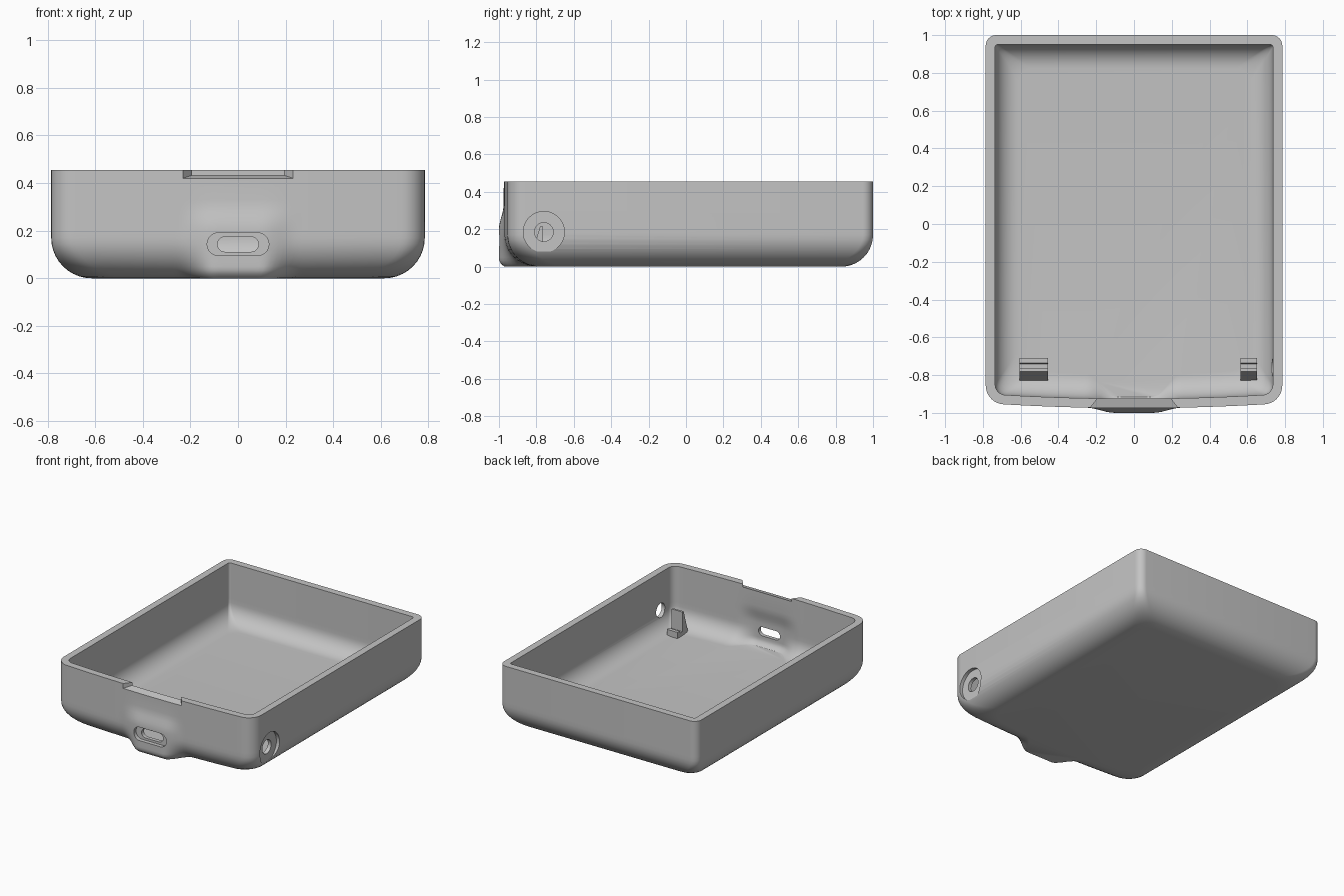
import bpy, bmesh, math

if "Cube" in bpy.data.objects:
    bpy.data.objects.remove(bpy.data.objects["Cube"])

grey = bpy.data.materials.new("light_grey")
grey.diffuse_color = (0.55, 0.55, 0.55, 1)
grey.use_nodes = True
grey.node_tree.nodes["Principled BSDF"].inputs["Base Color"].default_value = grey.diffuse_color

HEIGHT, WALL, FLOOR = 0.455, 0.05, 0.045


def loft(name, rings):
    """Closed solid skinned through rings of equal point count."""
    bm = bmesh.new()
    rows = [[bm.verts.new(p) for p in ring] for ring in rings]
    n = len(rows[0])
    for a, b in zip(rows, rows[1:]):
        for i in range(n):
            j = (i + 1) % n
            bm.faces.new((a[i], a[j], b[j], b[i]))
    bm.faces.new(rows[0][::-1])
    bm.faces.new(rows[-1])
    bmesh.ops.recalc_face_normals(bm, faces=bm.faces[:])
    mesh = bpy.data.meshes.new(name)
    bm.to_mesh(mesh)
    bm.free()
    mesh.materials.append(grey)
    obj = bpy.data.objects.new(name, mesh)
    bpy.context.collection.objects.link(obj)
    return obj


def cut(target, cutter):
    mod = target.modifiers.new("cut", 'BOOLEAN')
    mod.operation = 'DIFFERENCE'
    mod.solver = 'EXACT'
    mod.object = cutter
    bpy.context.view_layer.objects.active = target
    bpy.ops.object.modifier_apply(modifier=mod.name)
    bpy.data.objects.remove(cutter, do_unlink=True)


def smooth(a, b, t):
    t = min(1, max(0, (t - a) / (b - a)))
    return t * t * (3 - 2 * t)


def ring(inset, z, r_front, r_back, bump_y):
    """Rounded rectangle whose front side is bowed and swells around the port."""
    hx, y0, y1 = 0.785 - inset, -0.955 + inset, 1 - inset
    pts = []

    def arc(cx, cy, r, start):
        for k in range(9):
            a = math.radians(start + k * 90 / 8)
            pts.append((cx + r * math.cos(a), cy + r * math.sin(a), z))

    arc(-hx + r_front, y0 + r_front, r_front, 180)
    span = hx - r_front
    for k in range(1, 56):
        x = span * (2 * k / 56 - 1)
        y = y0 - 0.02 * (1 - (x / span) ** 2)
        w = (1 - smooth(0.1, 0.25, abs(x))) * (1 - smooth(0.2, 0.33, z))
        pts.append((x, y + w * (bump_y - y), z))
    arc(hx - r_front, y0 + r_front, r_front, 270)
    arc(hx - r_back, y1 - r_back, r_back, 0)
    arc(-hx + r_back, y1 - r_back, r_back, 90)
    return pts


# Tray shell: outside from base to rim, then inside from rim to floor
outer, inner = [], []
R_OUT, R_IN, STEPS = 0.17, 0.125, 10
for k in range(STEPS + 1):
    a = math.radians(90 * k / STEPS)
    d, z = R_OUT * (1 - math.sin(a)), R_OUT * (1 - math.cos(a))
    bump = -1 + 0.03 * max(0, 1 - z / 0.04) ** 2
    outer.append(ring(d, z, 0.1 + 0.5 * d, 0.055 + 0.5 * d, bump))
    d, z = R_IN * (1 - math.sin(a)), FLOOR + R_IN * (1 - math.cos(a))
    bump = -0.945 + 0.03 * max(0, 1 - (z - FLOOR) / 0.04) ** 2
    inner.append(ring(WALL + d, z, 0.055 + 0.5 * d, 0.015 + 0.5 * d, bump))
for z in (0.2, 0.22, 0.24, 0.26, 0.28, 0.3, 0.33, HEIGHT):
    outer.append(ring(0, z, 0.1, 0.055, -1))
    inner.append(ring(WALL, z, 0.055, 0.015, -0.945))
shell = loft("tray_shell", outer + inner[::-1])


# Port opening: shallow capsule recess with a through slot
def capsule(hw, hh, zc, y):
    pts = []
    for side, start in ((1, -90), (-1, 90)):
        for k in range(13):
            a = math.radians(start + k * 15)
            pts.append((side * (hw - hh) + hh * math.cos(a), y, zc + hh * math.sin(a)))
    return pts


for hw, hh, depth in ((0.13, 0.048, -0.972), (0.086, 0.032, -0.8)):
    cut(shell, loft("port_cutter", [capsule(hw, hh, 0.143, -1.1),
                                    capsule(hw, hh, 0.143, depth)]))


# Side button opening: counterbore with a through hole
def circle(r, x):
    return [(x, -0.76 + r * math.cos(math.tau * k / 40),
             0.185 + r * math.sin(math.tau * k / 40)) for k in range(40)]


for r, depth in ((0.11, 0.76), (0.05, 0.65)):
    cut(shell, loft("button_cutter", [circle(r, 0.9), circle(r, depth)]))


# Tapered rim notch with a sloping floor
def notch(hw, z, y):
    return [(-hw, y, z), (hw, y, z), (hw, y, 0.6), (-hw, y, 0.6)]


cut(shell, loft("notch_cutter", [notch(0.25, 0.414, -0.995), notch(0.17, 0.441, -0.895)]))

# Board clips: sloped post, groove and low lip
profile = [(-0.83, 0.035), (-0.83, 0.05), (-0.78, 0.215), (-0.765, 0.215),
           (-0.765, 0.075), (-0.74, 0.075), (-0.735, 0.09), (-0.71, 0.09), (-0.71, 0.035)]
for name, x0, x1 in (("left_clip", -0.605, -0.455), ("right_clip", 0.565, 0.65)):
    loft(name, [[(x, y, z) for y, z in profile] for x in (x0, x1)])

# Smooth the shell, keeping rim and opening edges crisp
bpy.ops.object.select_all(action='DESELECT')
shell.select_set(True)
bpy.context.view_layer.objects.active = shell
bpy.ops.object.shade_smooth_by_angle(angle=math.radians(30))
